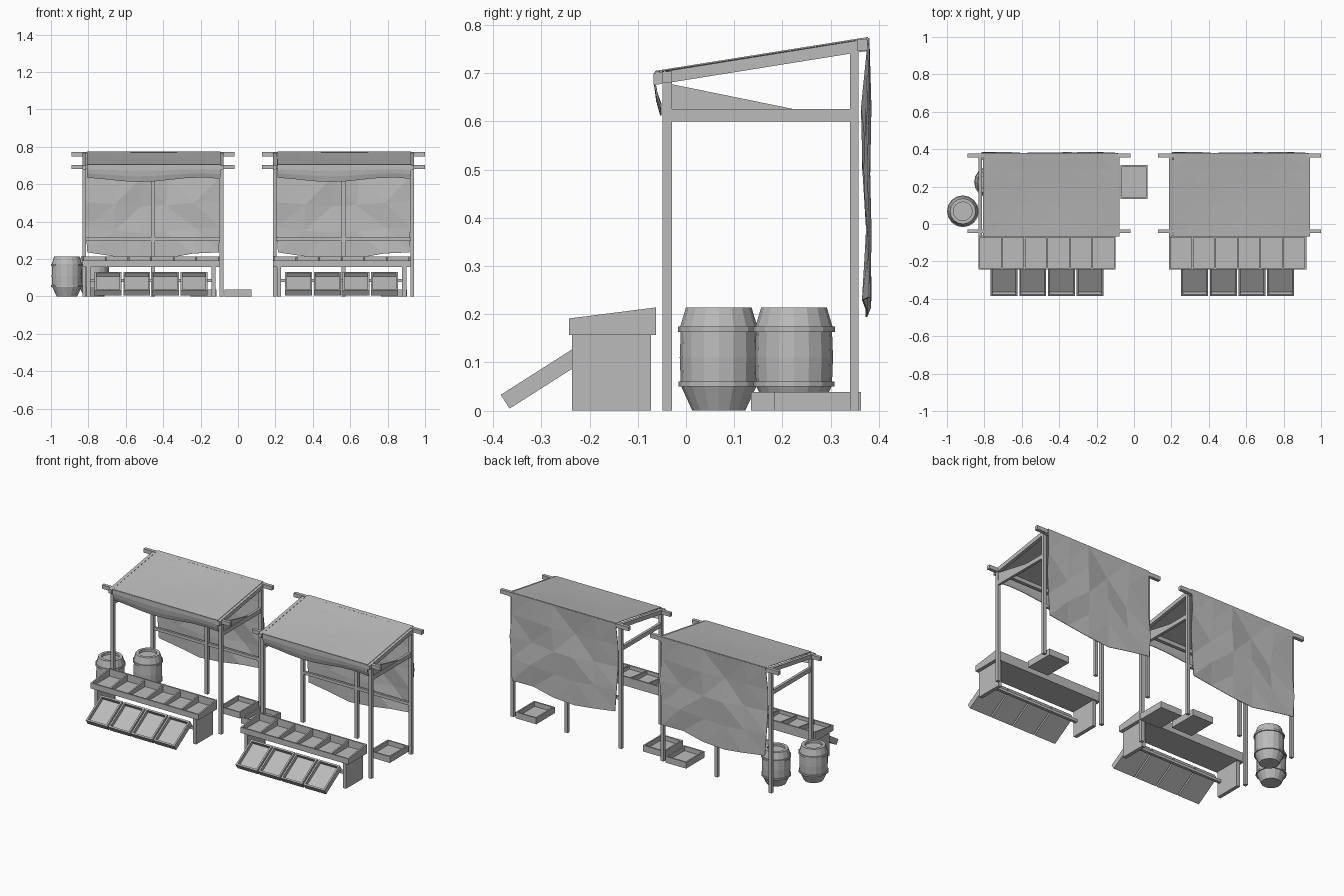
import bpy, bmesh, math, random
from mathutils import Vector, Matrix

if "Cube" in bpy.data.objects:
    bpy.data.objects.remove(bpy.data.objects["Cube"])

grey = bpy.data.materials.new("plain_grey")
grey.diffuse_color = (0.5, 0.5, 0.5, 1)
grey.use_nodes = True
grey.node_tree.nodes["Principled BSDF"].inputs["Base Color"].default_value = grey.diffuse_color


def mesh_object(name, bm):
    bmesh.ops.recalc_face_normals(bm, faces=bm.faces)
    me = bpy.data.meshes.new(name)
    bm.to_mesh(me)
    bm.free()
    me.materials.append(grey)
    ob = bpy.data.objects.new(name, me)
    bpy.context.collection.objects.link(ob)
    return ob


def add_box(bm, x, y, z):
    """Add a box given (min, max) on each axis."""
    m = Matrix.Translation(((x[0] + x[1]) / 2, (y[0] + y[1]) / 2, (z[0] + z[1]) / 2))
    m = m @ Matrix.Diagonal((x[1] - x[0], y[1] - y[0], z[1] - z[0], 1))
    return bmesh.ops.create_cube(bm, size=1, matrix=m)["verts"]


def box(name, x, y, z):
    bm = bmesh.new()
    add_box(bm, x, y, z)
    return mesh_object(name, bm)


def prism(name, profile, x0, x1):
    """Extrude a (y, z) profile along x."""
    bm = bmesh.new()
    f = bm.faces.new([bm.verts.new((x0, y, z)) for y, z in profile])
    r = bmesh.ops.extrude_face_region(bm, geom=[f])
    bmesh.ops.translate(bm, vec=(x1 - x0, 0, 0),
                        verts=[v for v in r["geom"] if isinstance(v, bmesh.types.BMVert)])
    return mesh_object(name, bm)


def open_tray(name, size, wall, floor, loc, tilt=0):
    """Shallow open box; origin at the middle of its underside."""
    w, d, h = size[0] / 2, size[1] / 2, size[2]
    bm = bmesh.new()
    add_box(bm, (-w, w), (-d, d), (0, floor))
    for s in (-1, 1):
        add_box(bm, sorted((s * w, s * (w - wall))), (-d, d), (0, h))
        add_box(bm, (-w, w), sorted((s * d, s * (d - wall))), (0, h))
    ob = mesh_object(name, bm)
    ob.location = loc
    ob.rotation_euler.x = tilt
    return ob


def cloth(name, nu, nv, point):
    """Faceted cloth sheet from point(u, v)."""
    bm = bmesh.new()
    g = [[bm.verts.new(point(i / nu, j / nv)) for i in range(nu + 1)] for j in range(nv + 1)]
    for j in range(nv):
        for i in range(nu):
            bm.faces.new((g[j][i], g[j][i + 1], g[j + 1][i + 1], g[j + 1][i]))
    bmesh.ops.triangulate(bm, faces=bm.faces)
    ob = mesh_object(name, bm)
    mod = ob.modifiers.new("thickness", "SOLIDIFY")
    mod.thickness = 0.003
    mod.offset = 0
    return ob


def barrel(x, y):
    profile = [(0, 0), (0.055, 0), (0.078, 0.05), (0.084, 0.05), (0.084, 0.06),
               (0.079, 0.06), (0.081, 0.11), (0.079, 0.163), (0.085, 0.163),
               (0.085, 0.174), (0.08, 0.174), (0.068, 0.214), (0.05, 0.214),
               (0.05, 0.2), (0, 0.2)]
    bm = bmesh.new()
    vs = [bm.verts.new((r, 0, z)) for r, z in profile]
    es = [bm.edges.new(p) for p in zip(vs, vs[1:])]
    bmesh.ops.spin(bm, geom=vs + es, cent=(0, 0, 0), axis=(0, 0, 1),
                   angle=2 * math.pi, steps=16)
    bmesh.ops.remove_doubles(bm, verts=bm.verts, dist=1e-4)
    mesh_object("barrel", bm).location = (x, y, 0)


def slope(y):
    return 0.70 + (y + 0.065) * 0.07 / 0.44


def stall(cx):
    L, R, t = cx - 0.367, cx + 0.367, 0.01
    # posts and lengthwise beams
    for x in (L, R):
        box("front_post", (x - t, x + t), (-0.049, -0.029), (0, 0.69))
    for x in (L, cx, R):
        box("back_post", (x - t, x + t), (0.34, 0.358), (0, 0.755))
    box("front_beam", (cx - 0.436, cx + 0.436), (-0.049, -0.029), (0.68, 0.703))
    box("back_beam", (cx - 0.436, cx + 0.436), (0.355, 0.376), (0.747, 0.771))
    box("back_rail", (L, R), (0.342, 0.356), (0.297, 0.315))
    # sloping roof beams, side rails and gusset
    for x in (L, R):
        prism("roof_beam", [(-0.067, 0.675), (-0.067, 0.70), (0.376, 0.771), (0.376, 0.746)],
              x - t, x + t)
        box("side_rail", (x - 0.008, x + 0.008), (-0.03, 0.342), (0.6, 0.626))
    prism("side_gusset", [(-0.045, 0.601), (-0.045, 0.68), (-0.02, 0.675), (0.25, 0.62),
                          (0.25, 0.601)], R - 0.004, R + 0.004)

    # canopy: roof, front valance, back sheet
    a, b = cx - 0.352, cx + 0.362
    rnd = random.Random(4)

    def roof(u, v):
        y = -0.064 + 0.442 * v
        return (a + (b - a) * u, y, slope(y) + 0.003 - 0.006 * math.sin(math.pi * v)
                * math.sin(math.pi * u))

    def valance(u, v):
        drop = 0.078 + 0.012 * math.sin(u * 7 - 1.2)
        y = -0.064 - 0.002 * math.sin(math.pi * v) + 0.012 * v * v
        return (a + (b - a) * u, y, 0.702 - drop * v)

    def back(u, v):
        y = 0.376 + (rnd.uniform(-0.013, 0.009) if v > 0 else 0.003)
        x = a + (b - a) * u + (rnd.uniform(-0.01, 0.01) if v > 0 else 0)
        bottom = 0.215 + 0.022 * math.cos(u * 2 * math.pi + 0.4)
        return (x, y, 0.773 + (bottom - 0.773) * v)

    cloth("roof_cloth", 6, 5, roof)
    cloth("front_valance", 8, 3, valance)
    cloth("back_cloth", 5, 4, back)

    # counter: sloped compartment tray on end panels
    tx = cx - 0.01
    l, r, w = tx - 0.367, tx + 0.367, 0.009
    f, k, z0 = -0.243, -0.062, 0.157
    side = [(f, z0), (f, 0.191), (k, 0.214), (k, z0)]
    for i in range(7):
        x = l + (r - l - w) * i / 6
        low = 0 if i in (0, 6) else 0.006
        prism("counter_end" if low == 0 else "counter_divider",
              [(y, z - (low if z > z0 else 0)) for y, z in side], x, x + w)
    box("counter_front", (l, r), (f, f + w), (z0, 0.191))
    box("counter_back", (l, r), (k - w, k), (z0, 0.213))
    box("counter_floor", (l, r), (f, k), (z0, z0 + 0.012))
    for s in (-1, 1):
        x = tx + s * 0.335
        box("counter_leg_panel", (x - 0.011, x + 0.011), (-0.236, -0.073), (0, z0))
    box("crate_support_bar", (tx - 0.335, tx + 0.335), (-0.222, -0.204), (0.078, 0.094))

    # tilted display crates
    ang = math.radians(32.5)
    along = Vector((0, math.cos(ang), math.sin(ang)))
    for i in range(4):
        p = Vector((tx - 0.2295 + 0.153 * i, -0.366, 0.004)) + along * 0.09
        open_tray("display_crate", (0.144, 0.18, 0.034), 0.01, 0.012, p, ang)

    # crate on the ground beneath the canopy
    open_tray("ground_crate", (0.14, 0.18, 0.038), 0.009, 0.01, (cx + 0.27, 0.273, 0))


for cx in (-0.455, 0.564):
    stall(cx)

# loose crate between the stalls and the two barrels
open_tray("loose_crate", (0.145, 0.18, 0.038), 0.009, 0.01, (0, 0.225, 0))
barrel(-0.915, 0.068)
barrel(-0.77, 0.224)
